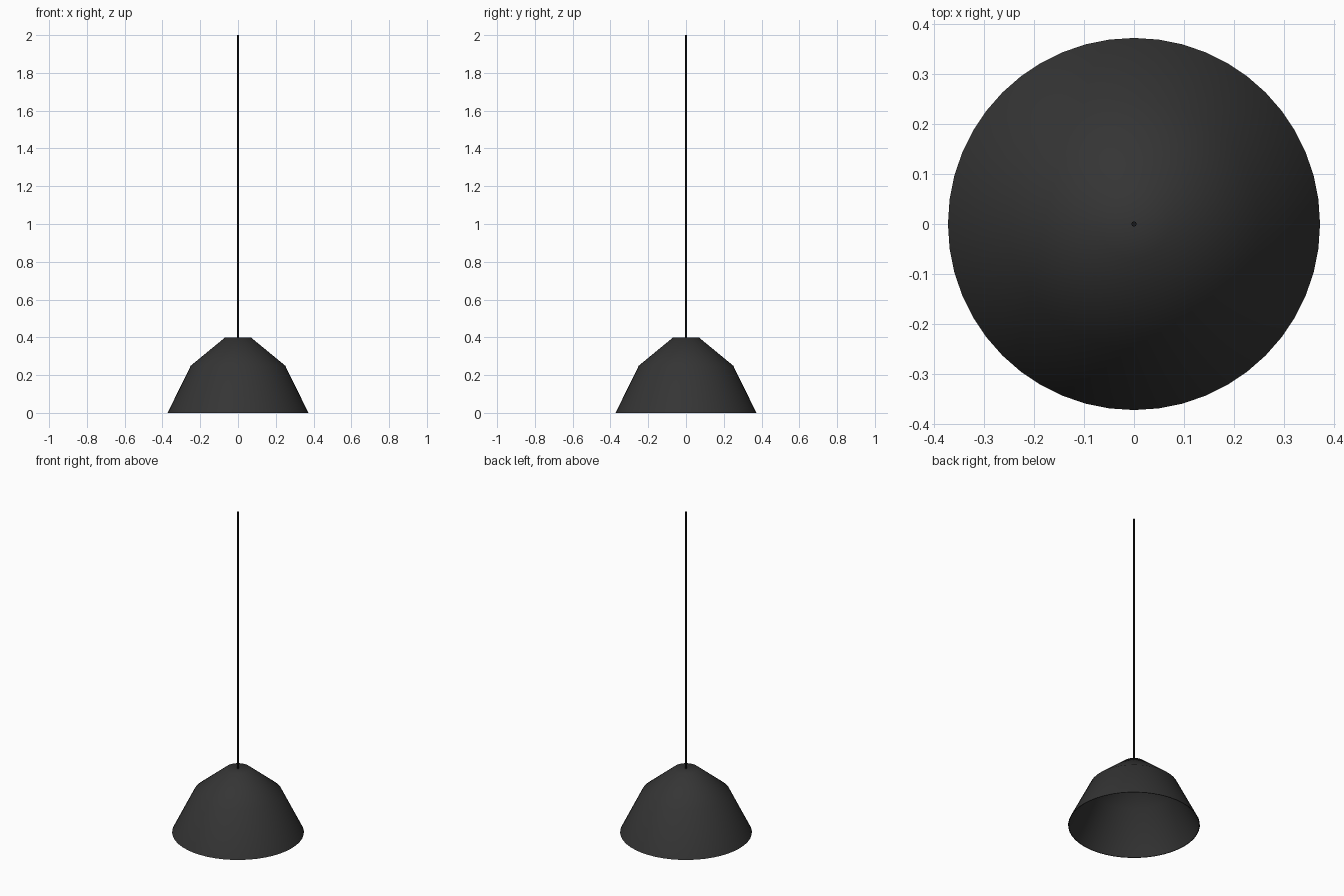
import bpy, bmesh, math

if "Cube" in bpy.data.objects:
    bpy.data.objects.remove(bpy.data.objects["Cube"])

SIDES = 48
dark = bpy.data.materials.new("dark_grey")
dark.diffuse_color = (0.035, 0.035, 0.035, 1)
dark.use_nodes = True
dark.node_tree.nodes["Principled BSDF"].inputs["Base Color"].default_value = dark.diffuse_color
black = bpy.data.materials.new("black")
black.diffuse_color = (0.008, 0.008, 0.008, 1)
black.use_nodes = True
black.node_tree.nodes["Principled BSDF"].inputs["Base Color"].default_value = black.diffuse_color


def lathe(name, profile, sides, mat):
    """Revolve a closed-at-the-axis profile of (radius, z) points around z."""
    bm = bmesh.new()
    verts = [bm.verts.new((r, 0, z)) for r, z in profile]
    edges = [bm.edges.new(p) for p in zip(verts, verts[1:])]
    bmesh.ops.spin(bm, geom=verts + edges, cent=(0, 0, 0), axis=(0, 0, 1),
                   angle=math.tau, steps=sides, use_duplicate=False)
    bmesh.ops.remove_doubles(bm, verts=bm.verts, dist=1e-5)
    bmesh.ops.recalc_face_normals(bm, faces=bm.faces)
    me = bpy.data.meshes.new(name)
    bm.to_mesh(me)
    bm.free()
    me.materials.append(mat)
    ob = bpy.data.objects.new(name, me)
    bpy.context.collection.objects.link(ob)
    bpy.ops.object.select_all(action='DESELECT')
    ob.select_set(True)
    bpy.context.view_layer.objects.active = ob
    bpy.ops.object.shade_smooth_by_angle(angle=math.radians(45))
    return ob


# Shade: thin hollow shell, open at the bottom
lathe("lamp_shade", [(0, 0.398), (0.07, 0.398), (0.25, 0.25), (0.373, 0),
                     (0.369, 0), (0.246, 0.248), (0.068, 0.394), (0, 0.394)],
      SIDES, dark)

# Hanging cord
lathe("cord", [(0, 0.39), (0.005, 0.39), (0.005, 2.0), (0, 2.0)], 16, black)
